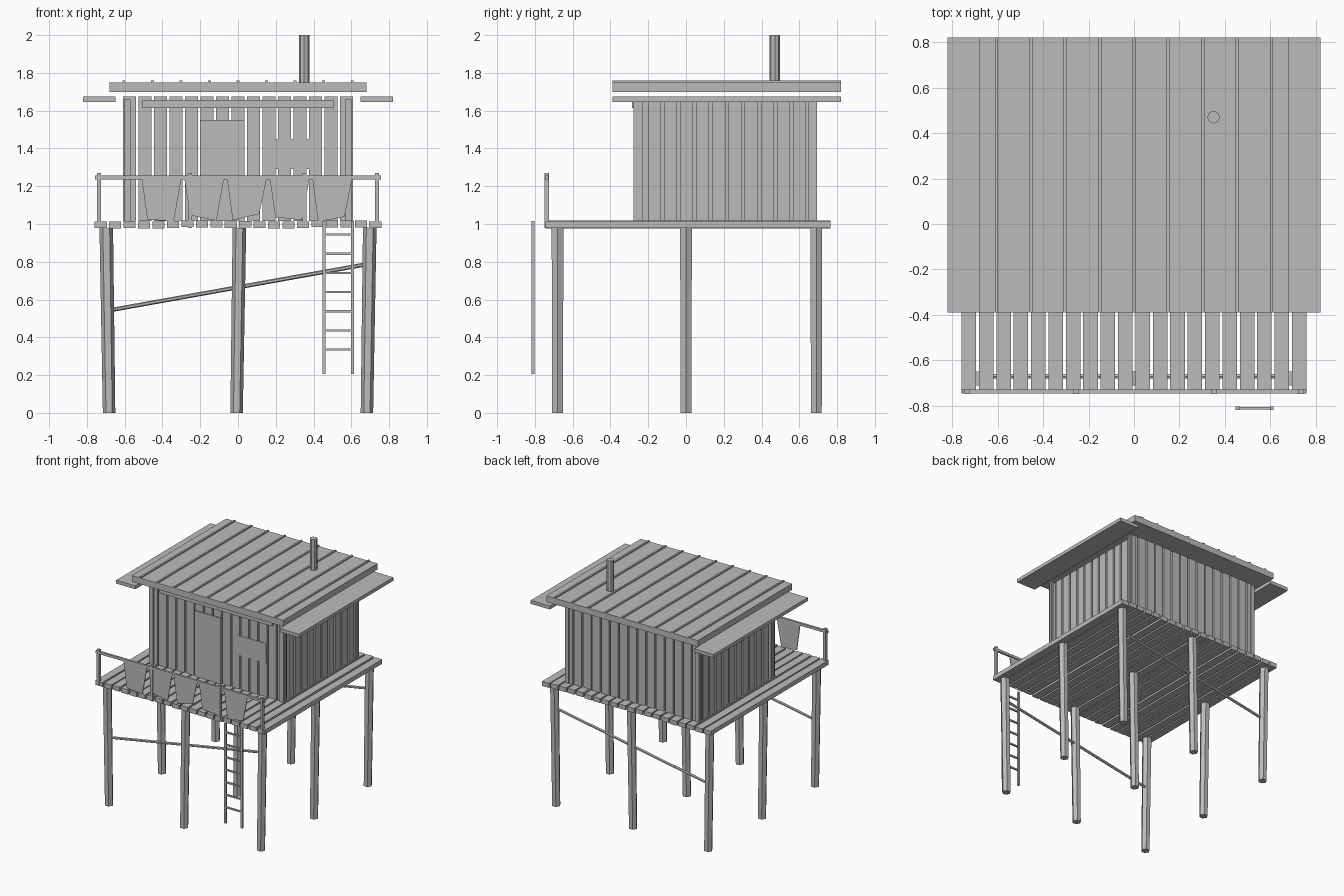
import bpy, bmesh, random
from mathutils import Vector, Matrix

random.seed(4)
if "Cube" in bpy.data.objects:
    bpy.data.objects.remove(bpy.data.objects["Cube"], do_unlink=True)

# One weathered grey for the whole hut
grey = bpy.data.materials.new("weathered_grey")
grey.use_nodes = True
colour = (0.5, 0.5, 0.5, 1)
grey.diffuse_color = colour
grey.node_tree.nodes["Principled BSDF"].inputs["Base Color"].default_value = colour


def add_box(bm, x, y, z):
    """Box spanning the three (low, high) ranges."""
    size = [b - a for a, b in (x, y, z)]
    mid = [(a + b) / 2 for a, b in (x, y, z)]
    bmesh.ops.create_cube(bm, size=1, matrix=Matrix.Translation(mid) @ Matrix.Diagonal((*size, 1)))


def add_rod(bm, start, end, r1, r2, sides):
    """Straight rod with flat sides between two points."""
    a, b = Vector(start), Vector(end)
    turn = (b - a).to_track_quat("Z", "Y").to_matrix().to_4x4()
    bmesh.ops.create_cone(bm, cap_ends=True, segments=sides, radius1=r1, radius2=r2,
                          depth=(b - a).length, matrix=Matrix.Translation((a + b) / 2) @ turn)


def finish(name, bm):
    mesh = bpy.data.meshes.new(name)
    bm.to_mesh(mesh)
    bm.free()
    mesh.materials.append(grey)
    obj = bpy.data.objects.new(name, mesh)
    bpy.context.collection.objects.link(obj)
    return obj


def boxes(name, spans):
    bm = bmesh.new()
    for span in spans:
        add_box(bm, *span)
    return finish(name, bm)


def around(c, half):
    return (c - half, c + half)


# Stilts: nine slightly leaning six-sided poles
bm = bmesh.new()
for x in (-0.69, 0, 0.69):
    for y in (-0.68, 0, 0.69):
        lean = 0.015 if x >= 0 else -0.015
        add_rod(bm, (x - lean / 2, y, 0), (x + lean / 2, y, 0.98), 0.033, 0.036, 6)
finish("stilts", bm)

# Diagonal braces on the front and back rows
bm = bmesh.new()
for y in (-0.67, 0.69):
    add_rod(bm, (-0.67, y, 0.545), (0.67, y, 0.785), 0.011, 0.011, 6)
finish("braces", bm)

# Deck of loosely laid boards
deck = []
for i in range(20):
    x = (i - 9.5) * 0.0765
    z = 0.998 + random.uniform(-0.004, 0.004)
    deck.append((around(x, 0.032), (-0.745, 0.765), around(z, 0.018)))
boxes("deck_boards", deck)

# Front and back walls: upright boards with gaps
wall_z = (1.015, 1.675)
for name, y in (("front_wall", -0.255), ("back_wall", 0.675)):
    boxes(name, [(around((i - 7) * 0.082, 0.0345), around(y, 0.01), wall_z) for i in range(15)])

# Side walls: upright boards over a thin backing
for name, s in (("left_wall", 1), ("right_wall", -1)):
    spans = [(around(s * 0.587, 0.011), around(0.003 + 0.0855 * k, 0.034), (1.015, 1.65))
             for k in range(-2, 8)]
    spans.append((around(s * 0.572, 0.004), (-0.24, 0.66), (1.015, 1.65)))
    boxes(name, spans)

# Corner posts
boxes("corner_posts", [(around(s * 0.585, 0.017), around(y, 0.024), (1.015, 1.66))
                       for s in (-1, 1) for y in (-0.255, 0.67)])

# Door, window shutter and header beam on the front
boxes("door", [((-0.2, 0.035), (-0.273, -0.263), (1.015, 1.55))])
boxes("window_panel", [((0.185, 0.44), (-0.269, -0.262), (1.29, 1.45))])
boxes("header_beam", [((-0.505, 0.505), (-0.285, -0.265), (1.615, 1.657))])

# Roof slab, standing ribs and lower side eaves
roof_y = (-0.39, 0.82)
boxes("roof", [((-0.68, 0.68), roof_y, (1.7, 1.75))])
boxes("roof_ribs", [(around(i * 0.151, 0.007), roof_y, (1.745, 1.76)) for i in range(-4, 5)])
boxes("side_eaves", [(around(s * 0.735, 0.086), roof_y, (1.647, 1.675)) for s in (-1, 1)])

# Stove pipe
bm = bmesh.new()
add_rod(bm, (0.35, 0.47, 1.74), (0.35, 0.47, 2), 0.028, 0.028, 8)
finish("stove_pipe", bm)

# Railing along the front edge
boxes("railing_posts", [(around(x, 0.011), around(-0.737, 0.011), (0.98, 1.27))
                        for x in (-0.735, -0.255, 0.352, 0.735)])
boxes("railing_bar", [((-0.757, 0.757), around(-0.737, 0.009), (1.236, 1.256))])

# Cloths hung over the rail: tapered sheets with uneven hems
bm = bmesh.new()
for i in range(5):
    x = -0.405 + i * 0.226
    hem = 1.03 + random.uniform(-0.02, 0.01)
    tilt = random.uniform(-0.02, 0.02)
    outline = [(x - 0.105, 1.24), (x - 0.075, hem + tilt), (x + 0.065, hem - tilt), (x + 0.105, 1.24)]
    sheet = bm.faces.new([bm.verts.new((px, -0.741, pz)) for px, pz in outline])
    grown = bmesh.ops.extrude_face_region(bm, geom=[sheet])
    moved = [v for v in grown["geom"] if isinstance(v, bmesh.types.BMVert)]
    bmesh.ops.translate(bm, verts=moved, vec=(0, 0.006, 0))
bmesh.ops.recalc_face_normals(bm, faces=bm.faces)
finish("hanging_cloths", bm)

# Ladder
ladder = [(around(x, 0.008), around(-0.81, 0.008), (0.205, 1.015)) for x in (0.455, 0.605)]
ladder += [((0.455, 0.605), around(-0.81, 0.006), around(0.335 + 0.1015 * i, 0.006)) for i in range(7)]
boxes("ladder", ladder)
